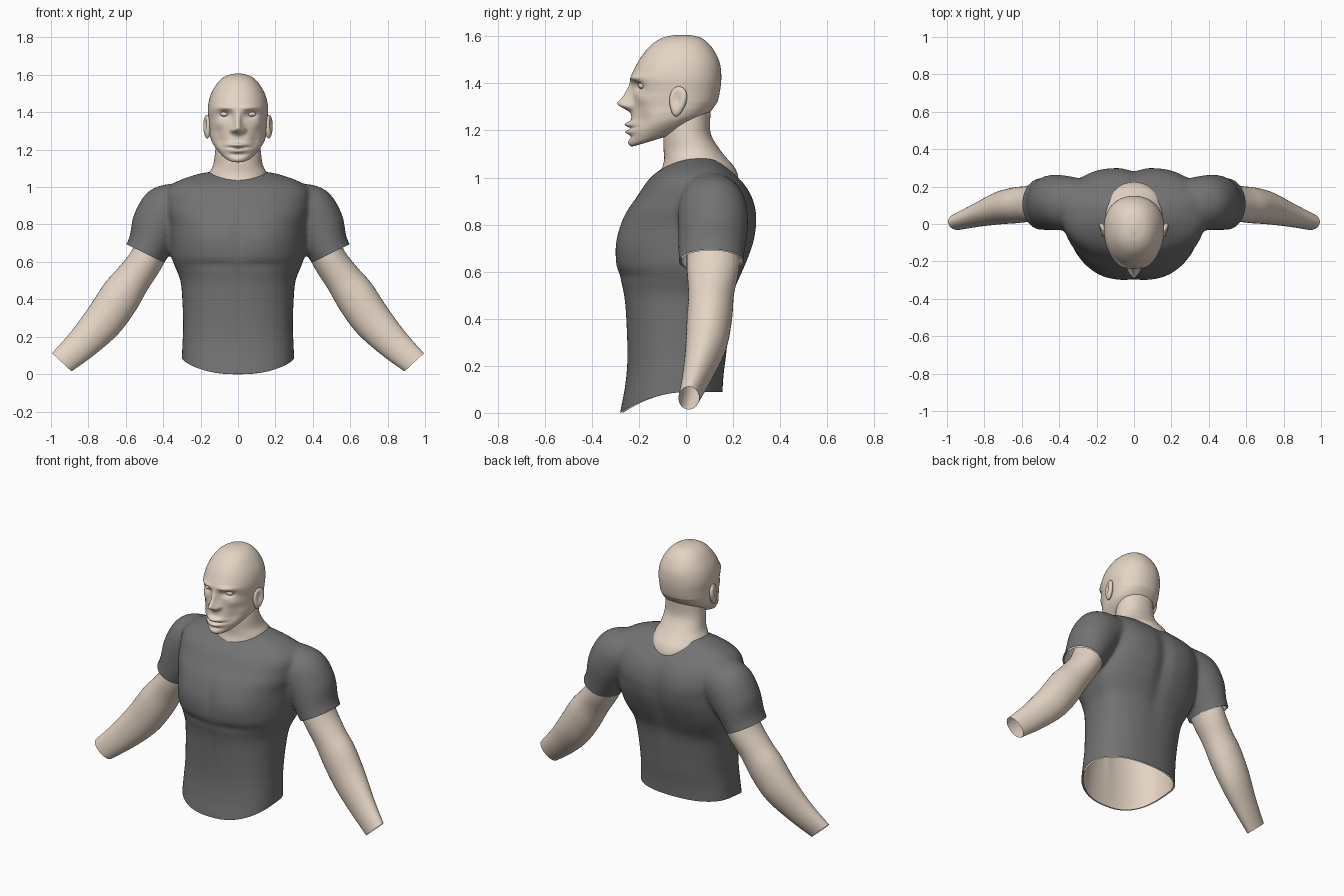
import bpy, bmesh
from math import sin, cos, pi, exp, copysign
from mathutils import Vector, Matrix

if "Cube" in bpy.data.objects:
    bpy.data.objects.remove(bpy.data.objects["Cube"])


def material(name, rgb):
    m = bpy.data.materials.new(name)
    m.diffuse_color = (*rgb, 1)
    m.use_nodes = True
    m.node_tree.nodes["Principled BSDF"].inputs["Base Color"].default_value = m.diffuse_color
    return m


SKIN = material("skin", (0.78, 0.66, 0.55))
CLOTH = material("cloth", (0.17, 0.17, 0.17))


def spline(keys, steps):
    """Catmull-Rom interpolation through tuples of numbers."""
    out = []
    for i in range(len(keys) - 1):
        p0, p1, p2, p3 = (keys[max(0, min(len(keys) - 1, i + k))] for k in (-1, 0, 1, 2))
        for j in range(steps):
            t = j / steps
            out.append([0.5 * (2 * b + (c - a) * t + (2 * a - 5 * b + 4 * c - d) * t * t
                               + (3 * b - a - 3 * c + d) * t ** 3)
                        for a, b, c, d in zip(p0, p1, p2, p3)])
    return out + [list(keys[-1])]


def skin_rings(bm, rings, cap=False):
    loops = [[bm.verts.new(p) for p in r] for r in rings]
    n = len(loops[0])
    for a, b in zip(loops, loops[1:]):
        for i in range(n):
            bm.faces.new((a[i], a[(i + 1) % n], b[(i + 1) % n], b[i]))
    if cap:
        bm.faces.new(loops[0][::-1])
        bm.faces.new(loops[-1])


def level_rings(keys, steps, segs, power, bumps=(), tilt=None):
    """Horizontal rings from (z, half width, front y, back y, centre y)."""
    rings = []
    for z, hw, front, back, yc in spline(keys, steps):
        ring = []
        for k in range(segs):
            c, s = cos(2 * pi * k / segs), sin(2 * pi * k / segs)
            x = hw * copysign(abs(c) ** (2 / power), c)
            depth = yc - front if s < 0 else back - yc
            y = yc + depth * copysign(abs(s) ** (2 / power), s)
            dy = 0
            for side, cx, cz, sx, sz, amount in bumps:
                if side * s > 0:
                    dy += amount * exp(-((abs(x) - cx) / sx) ** 2 - ((z - cz) / sz) ** 2)
            ring.append((x, y + dy, z + (tilt(y, z) if tilt else 0)))
        rings.append(ring)
    return rings


def limb_rings(keys, side, steps=6, segs=40):
    """Rings from (x, y, z, axis x, axis z, radius in xz, radius in y)."""
    rings = []
    for x, y, z, ax, az, r, ry in spline(keys, steps):
        u = Vector((-az, 0, ax)).normalized()
        ring = []
        for k in range(segs):
            a = 2 * pi * k / segs
            p = Vector((x, y, z)) + u * (r * cos(a)) + Vector((0, ry * sin(a), 0))
            ring.append((side * p.x, p.y, p.z))
        rings.append(ring)
    return rings


def finish(bm, name, mat):
    bmesh.ops.recalc_face_normals(bm, faces=bm.faces)
    for f in bm.faces:
        f.smooth = True
    me = bpy.data.meshes.new(name)
    bm.to_mesh(me)
    bm.free()
    ob = bpy.data.objects.new(name, me)
    bpy.context.collection.objects.link(ob)
    if mat:
        me.materials.append(mat)
    return ob


# Shirt: torso and sleeves fused into one skin
TORSO = [(-.06, .30, -.285, .155, -.04), (0, .30, -.28, .155, -.04), (.1, .297, -.26, .16, -.04),
         (.22, .293, -.25, .172, -.03), (.4, .298, -.255, .185, 0), (.5, .308, -.264, .20, .03),
         (.57, .335, -.28, .228, .06), (.63, .356, -.296, .255, .07), (.72, .365, -.295, .288, .08),
         (.8, .37, -.277, .30, .08), (.86, .385, -.25, .297, .08), (.92, .39, -.208, .28, .08),
         (.97, .39, -.175, .25, .08), (1.01, .36, -.14, .212, .08), (1.045, .29, -.09, .175, .07),
         (1.075, .19, -.03, .135, .06), (1.085, .10, .01, .10, .06)]
CHEST = [(-1, .17, .72, .13, .09, -.01), (-1, 0, .76, .02, .12, .008),
         (-1, .13, .585, .13, .02, .008), (-1, 0, .35, .02, .2, .004),
         (1, 0, .75, .045, .24, -.022), (1, .2, .85, .1, .12, .008)]
SLEEVE = [(.22, .10, .90, 1, -.1, .12, .13), (.36, .112, .875, .8, -.6, .15, .145),
          (.43, .115, .79, .5, -.87, .142, .148), (.477, .108, .68, .44, -.9, .116, .14),
          (.52, .106, .60, .44, -.9, .114, .135)]
bm = bmesh.new()
skin_rings(bm, level_rings(TORSO, 5, 96, 2.35, CHEST), True)
for s in (1, -1):
    skin_rings(bm, limb_rings(SLEEVE, s), True)
raw = finish(bm, "shirt_source", None)
mod = raw.modifiers.new("fuse", 'REMESH')
mod.mode, mod.voxel_size = 'VOXEL', 0.011
mod = raw.modifiers.new("soften", 'SMOOTH')
mod.factor, mod.iterations = 0.5, 8
fused = bpy.data.meshes.new_from_object(raw.evaluated_get(bpy.context.evaluated_depsgraph_get()))
bpy.data.objects.remove(raw)
bm = bmesh.new()
bm.from_mesh(fused)

# Open the hem, sleeve ends and collar
bmesh.ops.bisect_plane(bm, geom=bm.verts[:] + bm.edges[:] + bm.faces[:], plane_co=(0, 0, 0),
                       plane_no=(0, 0, -1), clear_outer=True)
for s in (1, -1):
    co, no = Vector((s * .485, 0, .64)), Vector((s * .44, 0, -.9))
    near = [f for f in bm.faces if s * f.calc_center_median().x > .372]
    geom = list({e for f in near for e in f.edges}) + list({v for f in near for v in f.verts}) + near
    bmesh.ops.bisect_plane(bm, geom=geom, plane_co=co, plane_no=no)
    gone = [f for f in bm.faces if s * f.calc_center_median().x > .372
            and (f.calc_center_median() - co).dot(no) > 0]
    bmesh.ops.delete(bm, geom=gone, context='FACES')
gone = []
for f in bm.faces:
    c = f.calc_center_median()
    if c.z > .95 and (c.x / .125) ** 2 + ((c.y - .05) / .125) ** 2 < 1:
        gone.append(f)
bmesh.ops.delete(bm, geom=gone, context='FACES')

# Curved hem, low at the front
for v in bm.verts:
    if v.co.z < .4:
        f = min(1, max(0, -v.co.y / .28))
        v.co.z += .088 * (1 - f * f) * (1 - v.co.z / .4)
inner = bm.copy()
finish(bm, "shirt", CLOTH)

# Body surface just under the cloth
inner.normal_update()
for v, n in [(v, v.normal.copy()) for v in inner.verts]:
    v.co -= n * .01
finish(inner, "torso_skin", SKIN)

# Arms, open at the wrists
ARM = [(.41, .115, .80, .5, -.87, .10, .11), (.48, .115, .63, .5, -.87, .092, .112),
       (.565, .107, .505, .6, -.8, .098, .097), (.635, .10, .405, .72, -.7, .112, .096),
       (.72, .085, .285, .69, -.72, .106, .087), (.83, .05, .165, .7, -.71, .088, .064),
       (.942, .012, .063, .68, -.73, .071, .044)]
for s, side in ((1, "left"), (-1, "right")):
    bm = bmesh.new()
    skin_rings(bm, limb_rings(ARM, s))
    finish(bm, side + "_arm", SKIN)

# Neck spreading into the shoulders
NECK = [(.94, .165, -.115, .215, .05), (1.0, .168, -.118, .222, .05), (1.045, .165, -.10, .205, .05),
        (1.08, .152, -.093, .175, .04), (1.12, .132, -.095, .143, .03), (1.19, .122, -.095, .104, .01),
        (1.28, .115, -.08, .105, .01)]
bm = bmesh.new()
skin_rings(bm, level_rings(NECK, 5, 64, 2.1))
finish(bm, "neck", SKIN)

# Head with sculpted face
HEAD = [(1.127, .03, -.215, -.14, -.18), (1.131, .068, -.232, -.04, -.12), (1.15, .105, -.238, .05, -.06),
        (1.20, .138, -.238, .095, -.04), (1.25, .15, -.232, .115, -.03), (1.30, .153, -.226, .128, -.02),
        (1.36, .157, -.226, .143, -.02), (1.42, .161, -.235, .15, -.02), (1.48, .151, -.21, .145, -.02),
        (1.53, .128, -.178, .125, -.02), (1.57, .098, -.14, .095, -.02), (1.595, .062, -.095, .06, -.02),
        (1.606, .02, -.045, .01, -.02)]
FACE = [(0, 1.312, .026, .028, -.06), (0, 1.355, .017, .035, -.032), (.028, 1.303, .013, .014, -.02),
        (.07, 1.424, .045, .013, -.012), (.07, 1.388, .032, .02, .026), (.105, 1.335, .03, .025, -.008),
        (.095, 1.24, .03, .045, .014), (0, 1.225, .045, .012, -.026), (0, 1.193, .04, .011, -.02),
        (0, 1.208, .055, .0045, .010), (0, 1.172, .05, .01, .006), (0, 1.148, .035, .016, -.008)]
bm = bmesh.new()
skin_rings(bm, level_rings(HEAD, 11, 150, 2.15, [(-1, *b) for b in FACE],
                           lambda y, z: .3 * (y + .24) * max(0, min(1, (1.32 - z) / .17))), True)
finish(bm, "head", SKIN)

# Ears and eyes
for s, side in ((1, "left"), (-1, "right")):
    bm = bmesh.new()
    bmesh.ops.create_uvsphere(bm, u_segments=28, v_segments=20, radius=1)
    for v in bm.verts:
        hollow = exp(-((v.co.y + .1) / .5) ** 2 - ((v.co.z - .15) / .55) ** 2) if v.co.x > 0 else 0
        v.co.x -= .8 * hollow
        v.co.y *= 1 + .25 * v.co.z
    bm.transform(Matrix.Translation((.166, -.035, 1.323)) @ Matrix.Rotation(-.25, 4, 'Z')
                 @ Matrix.Rotation(-.15, 4, 'X') @ Matrix.Diagonal((.02, .037, .064, 1)))
    bm.transform(Matrix.Diagonal((s, 1, 1, 1)))
    finish(bm, side + "_ear", SKIN)
    bm = bmesh.new()
    bmesh.ops.create_uvsphere(bm, u_segments=20, v_segments=14, radius=1)
    bm.transform(Matrix.Translation((s * .07, -.182, 1.39)) @ Matrix.Diagonal((.027, .022, .015, 1)))
    finish(bm, side + "_eye", SKIN)
